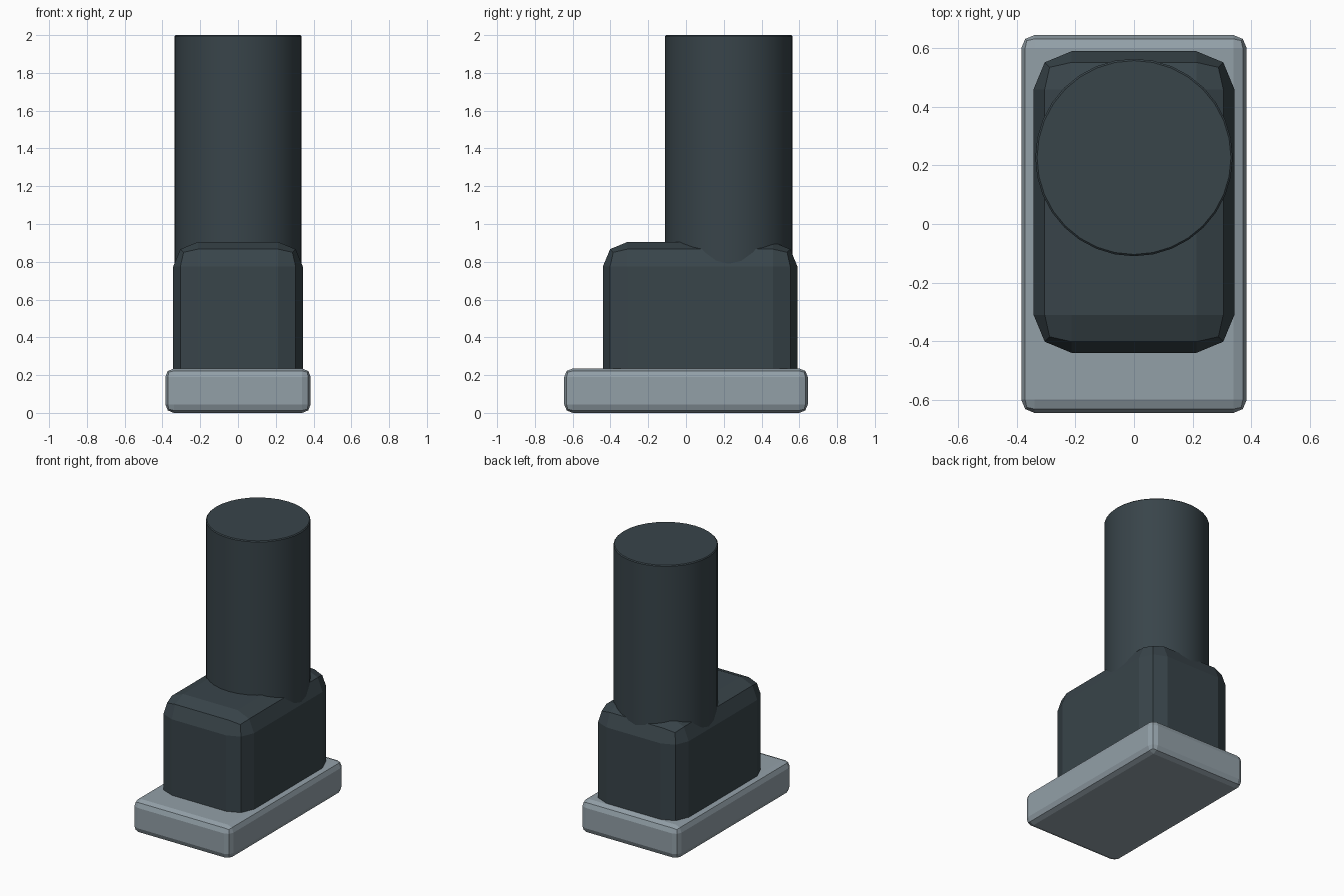
import bpy
import bmesh
import math

if "Cube" in bpy.data.objects:
    bpy.data.objects.remove(bpy.data.objects["Cube"], do_unlink=True)


def make_material(name, rgb):
    mat = bpy.data.materials.new(name)
    mat.use_nodes = True
    color = (*rgb, 1.0)
    mat.diffuse_color = color
    mat.node_tree.nodes["Principled BSDF"].inputs["Base Color"].default_value = color
    return mat


def add_object(name, bm, mat):
    mesh = bpy.data.meshes.new(name)
    bm.to_mesh(mesh)
    bm.free()
    mesh.materials.append(mat)
    obj = bpy.data.objects.new(name, mesh)
    bpy.context.collection.objects.link(obj)
    return obj


def bevelled_box(name, low, high, bevel, mat):
    bm = bmesh.new()
    bmesh.ops.create_cube(bm, size=1)
    for v in bm.verts:
        v.co = [a if c < 0 else b for c, a, b in zip(v.co, low, high)]
    bmesh.ops.bevel(bm, geom=bm.edges[:], offset=bevel, segments=2,
                    profile=0.5, affect='EDGES')
    return add_object(name, bm, mat)


dark = make_material("dark slate", (0.040, 0.058, 0.068))
light = make_material("light grey", (0.290, 0.350, 0.390))

# Base plate and the block standing on it
bevelled_box("base_plate", (-0.385, -0.645, 0), (0.385, 0.645, 0.235), 0.045, light)
bevelled_box("body_block", (-0.343, -0.44, 0.1), (0.343, 0.59, 0.905), 0.13, dark)

# Upright column with a fine bevel on its rims
bm = bmesh.new()
bmesh.ops.create_cone(bm, cap_ends=True, segments=32, radius1=0.337,
                      radius2=0.337, depth=1.4)
rims = [e for e in bm.edges if abs(e.verts[0].co.z - e.verts[1].co.z) < 0.01]
bmesh.ops.bevel(bm, geom=rims, offset=0.006, segments=1, affect='EDGES')
bmesh.ops.translate(bm, verts=bm.verts, vec=(0, 0.227, 1.3))
column = add_object("column", bm, dark)
bpy.ops.object.select_all(action='DESELECT')
column.select_set(True)
bpy.context.view_layer.objects.active = column
bpy.ops.object.shade_smooth_by_angle(angle=math.radians(30))
